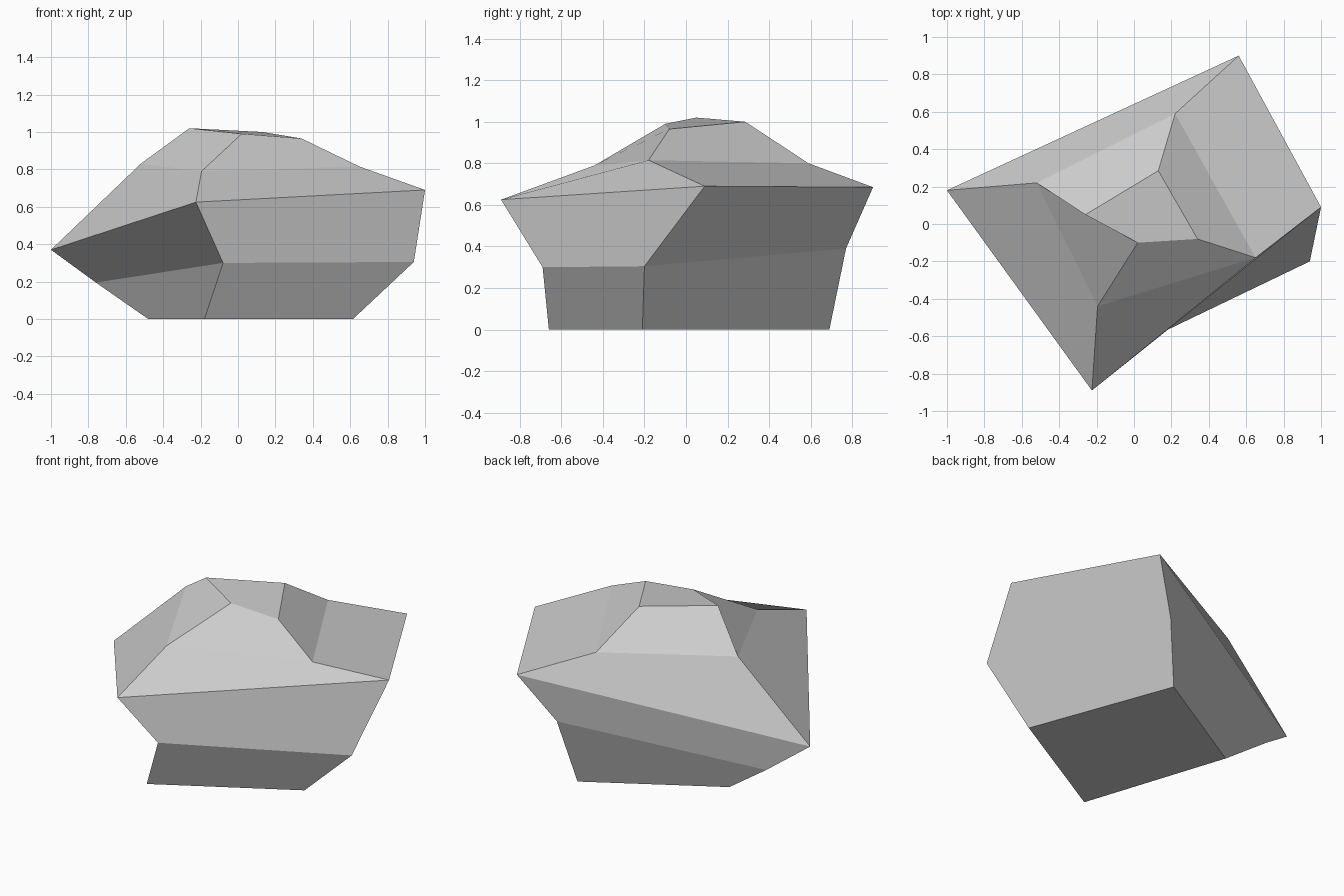
import bpy
import bmesh

# Remove the default cube
default_cube = bpy.data.objects.get("Cube")
if default_cube:
    bpy.data.objects.remove(default_cube, do_unlink=True)


def make_material(name, colour):
    material = bpy.data.materials.new(name)
    material.use_nodes = True
    material.diffuse_color = colour
    material.node_tree.nodes["Principled BSDF"].inputs["Base Color"].default_value = colour
    return material


def loft_rings(name, rings, material):
    """Skin a stack of matching rings, closed at both ends, with flat faces."""
    bm = bmesh.new()
    loops = [[bm.verts.new(point) for point in ring] for ring in rings]
    for lower, upper in zip(loops, loops[1:]):
        count = len(lower)
        for i in range(count):
            j = (i + 1) % count
            bm.faces.new((lower[i], lower[j], upper[j], upper[i]))
    bm.faces.new(list(reversed(loops[0])))
    bm.faces.new(loops[-1])
    bmesh.ops.recalc_face_normals(bm, faces=bm.faces)
    mesh = bpy.data.meshes.new(name)
    bm.to_mesh(mesh)
    bm.free()
    mesh.materials.append(material)
    rock = bpy.data.objects.new(name, mesh)
    bpy.context.collection.objects.link(rock)
    return rock


# Four-cornered cross-sections, each ordered left, front, right, back
base = [(-.48, .25, 0), (-.18, -.66, 0), (.615, -.21, 0), (.28, .69, 0)]
foot = [(-.76, .28, .195), (-.08, -.69, .3), (.94, -.2, .305), (.37, .77, .39)]
rim = [(-1, .18, .37), (-.225, -.89, .625), (1, .09, .69), (.56, .9, .685)]
shoulder = [(-.52, .22, .83), (-.195, -.44, .79), (.65, -.18, .815), (.22, .59, .8)]
crown = [(-.26, .05, 1.02), (.02, -.1, .99), (.34, -.08, .965), (.13, .285, 1)]

# Boulder
stone_grey = make_material("stone grey", (.6, .6, .6, 1))
loft_rings("boulder", [base, foot, rim, shoulder, crown], stone_grey)
